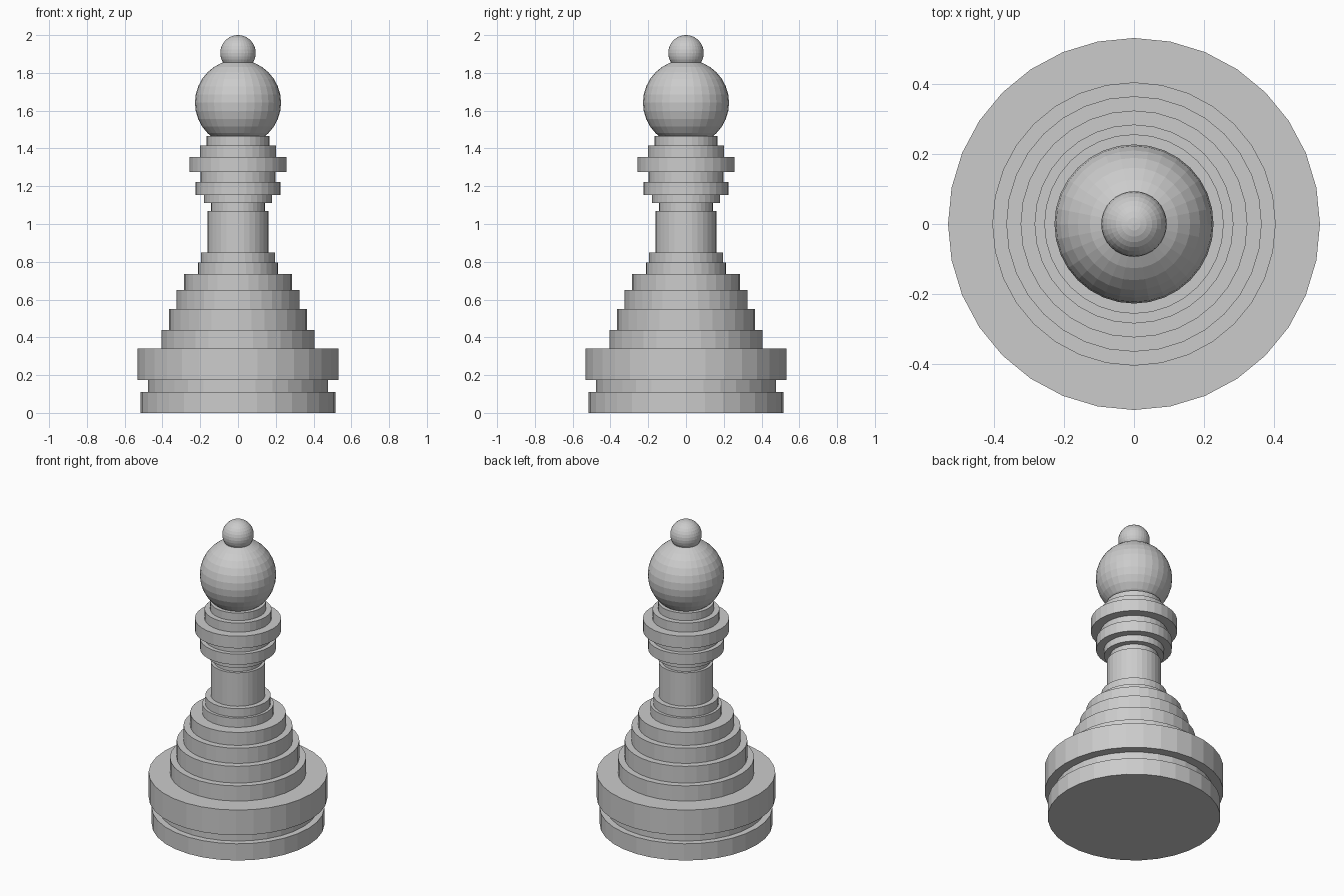
import bpy

if "Cube" in bpy.data.objects:
    bpy.data.objects.remove(bpy.data.objects["Cube"])

SIDES = 32

# Turned rings from the bottom up: name, radius, top height
RINGS = [
    ("foot", 0.515, 0.11),
    ("foot_groove", 0.476, 0.175),
    ("base_rim", 0.533, 0.34),
    ("skirt_step_1", 0.406, 0.44),
    ("skirt_step_2", 0.366, 0.55),
    ("skirt_step_3", 0.325, 0.65),
    ("skirt_step_4", 0.285, 0.735),
    ("stem_step_1", 0.213, 0.795),
    ("stem_step_2", 0.195, 0.85),
    ("stem", 0.162, 1.07),
    ("stem_groove", 0.143, 1.11),
    ("collar_lower_step", 0.179, 1.153),
    ("lower_collar", 0.226, 1.223),
    ("collar_spacer", 0.199, 1.275),
    ("upper_collar", 0.257, 1.355),
    ("collar_upper_step", 0.20, 1.415),
    ("neck", 0.166, 1.465),
]


def ring(name, radius, bottom, top):
    bpy.ops.mesh.primitive_cylinder_add(
        vertices=SIDES, radius=radius, depth=top - bottom,
        location=(0, 0, (bottom + top) / 2))
    bpy.context.object.name = name


def ball(name, radius, height):
    bpy.ops.mesh.primitive_uv_sphere_add(
        segments=SIDES, ring_count=16, radius=radius, location=(0, 0, height))
    bpy.context.object.name = name


# Stacked body
z = 0.0
for name, radius, top in RINGS:
    ring(name, radius, z, top)
    z = top

# Head and finial
ball("head", 0.228, 1.642)
ball("finial", 0.094, 1.906)
